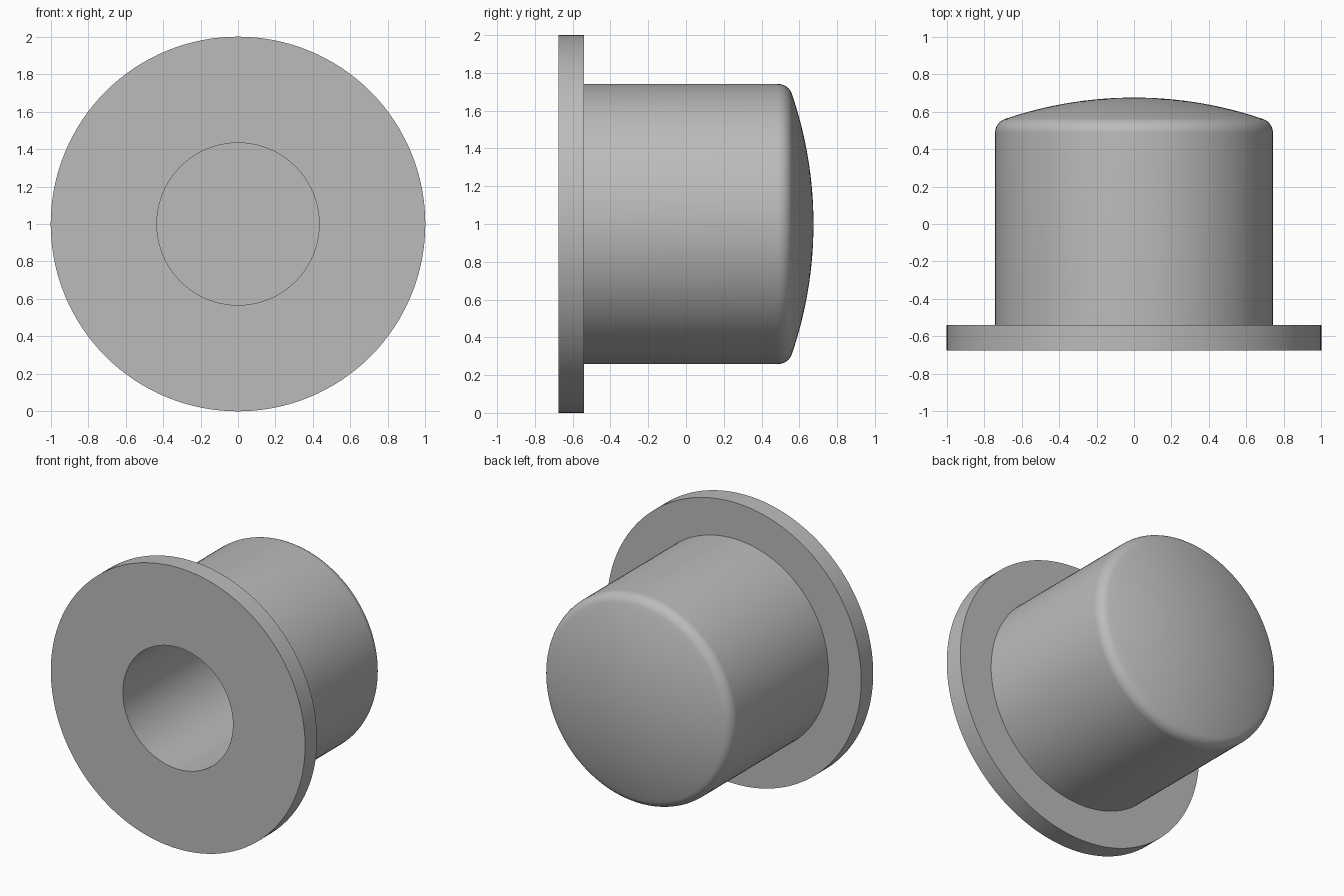
import bpy
import bmesh
from math import sin, cos, pi, sqrt, atan2, asin
from mathutils import Vector

if "Cube" in bpy.data.objects:
    bpy.data.objects.remove(bpy.data.objects["Cube"], do_unlink=True)

# Main dimensions
FRONT, FLANGE_BACK, TOP = -0.675, -0.54, 0.675
FLANGE_R, BODY_R, BORE_R = 1.0, 0.742, 0.433
BORE_END = 0.345
DOME_R, FILLET = 2.13, 0.08
STEPS = 128

# Rounded shoulder blends the straight wall into the domed end
dome_y = TOP - DOME_R
shoulder_r = BODY_R - FILLET
shoulder_y = dome_y + sqrt((DOME_R - FILLET) ** 2 - shoulder_r ** 2)
blend = atan2(shoulder_r, shoulder_y - dome_y)


def arc(r, y, radius, start, end, count):
    """Arc points as (radius, y); angles are measured from the axis."""
    angles = [start + (end - start) * i / count for i in range(count + 1)]
    return [(r + radius * sin(a), y + radius * cos(a)) for a in angles]


# Half section from the blind bore floor, round the flange, to the dome tip
profile = [(0, BORE_END), (BORE_R, BORE_END), (BORE_R, FRONT),
           (FLANGE_R, FRONT), (FLANGE_R, FLANGE_BACK), (BODY_R, FLANGE_BACK)]
profile += arc(shoulder_r, shoulder_y, FILLET, pi / 2, blend, 10)
profile += arc(0, dome_y, DOME_R, blend, 0, 16)[1:]

# Revolve the section about the y axis
bm = bmesh.new()
verts = [bm.verts.new((r, y, 0)) for r, y in profile]
edges = [bm.edges.new(pair) for pair in zip(verts, verts[1:])]
bmesh.ops.spin(bm, geom=verts + edges, cent=(0, 0, 0), axis=(0, 1, 0),
               angle=2 * pi, steps=STEPS, use_duplicate=False)
bmesh.ops.remove_doubles(bm, verts=bm.verts, dist=0.0005)
bmesh.ops.recalc_face_normals(bm, faces=bm.faces)
mesh = bpy.data.meshes.new("flanged_cap")
bm.to_mesh(mesh)
bm.free()

cap = bpy.data.objects.new("flanged_cap", mesh)
cap.location = Vector((0, 0, FLANGE_R))
bpy.context.collection.objects.link(cap)

# Plain grey material
grey = bpy.data.materials.new("plain_grey")
grey.use_nodes = True
color = (0.5, 0.5, 0.5, 1)
grey.diffuse_color = color
grey.node_tree.nodes["Principled BSDF"].inputs["Base Color"].default_value = color
mesh.materials.append(grey)

# Smooth curved walls, crisp rims
bpy.ops.object.select_all(action="DESELECT")
cap.select_set(True)
bpy.context.view_layer.objects.active = cap
bpy.ops.object.shade_smooth_by_angle(angle=pi / 6)
